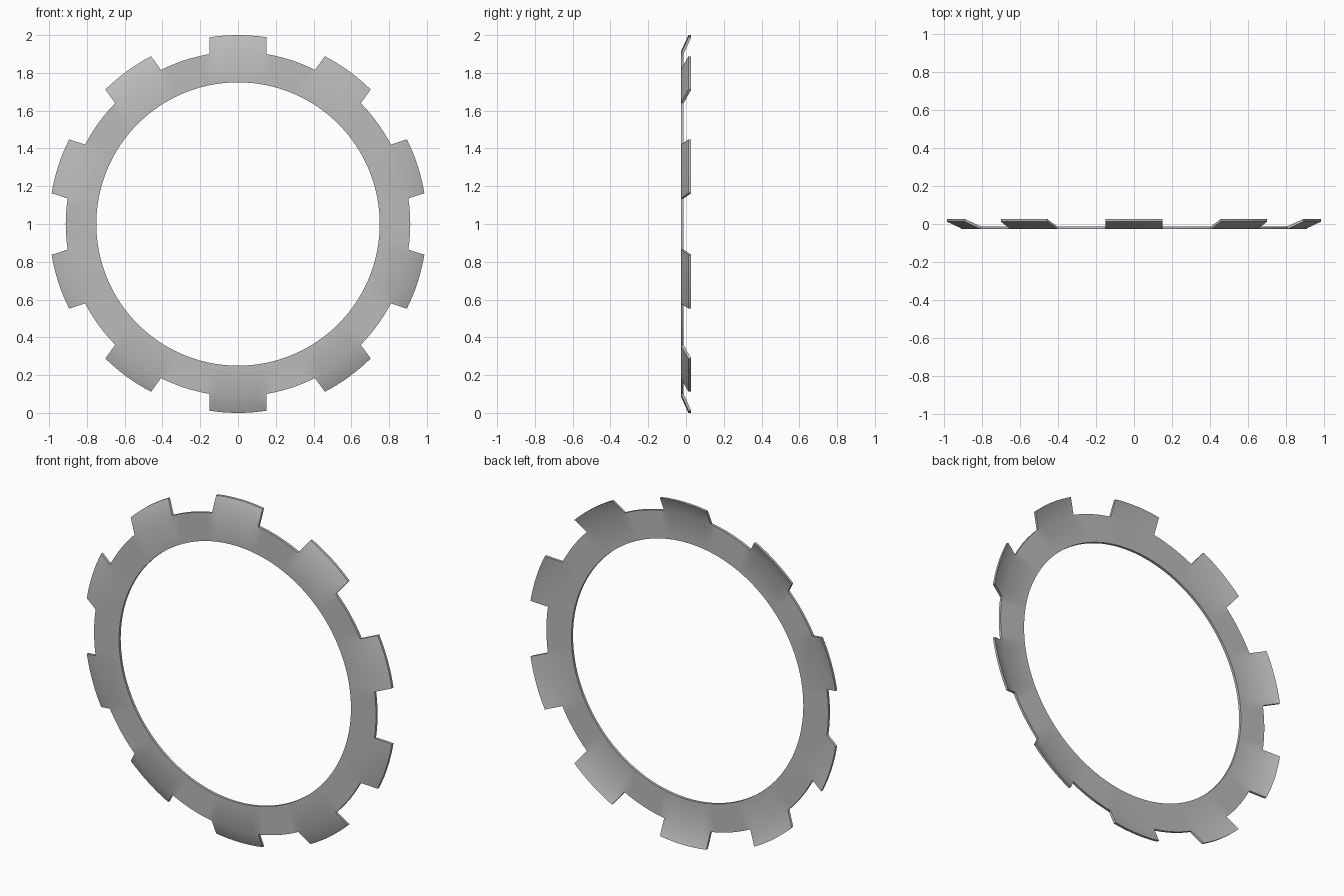
import bpy, bmesh
from math import sin, cos, asin, sqrt, pi, radians

cube = bpy.data.objects.get("Cube")
if cube:
    bpy.data.objects.remove(cube, do_unlink=True)

TEETH = 10
STEPS = 8              # columns per tooth and per gap
R_IN, R_RIM, R_TIP = 0.75, 0.912, 1.0
HALF_W = 0.15          # half width of a parallel-sided tooth
Y_FRONT, Y_TIP = -0.0275, 0.0125
THICK = 0.015

metal = bpy.data.materials.new("grey metal")
metal.use_nodes = True
grey = (0.5, 0.5, 0.5, 1)
metal.diffuse_color = grey
metal.node_tree.nodes["Principled BSDF"].inputs["Base Color"].default_value = grey

bm = bmesh.new()


def polar(r, a, y):
    return bm.verts.new((r * sin(a), y, 1 + r * cos(a)))


# Flat ring: columns line up with the sides of the teeth
half = asin(HALF_W / R_RIM)
pitch = 2 * pi / TEETH
inner, rim, tips = [], [], {}
for t in range(TEETH):
    centre = t * pitch
    for i in range(2 * STEPS):
        if i <= STEPS:
            u = HALF_W * (2 * i / STEPS - 1)
            a = centre + asin(u / R_RIM)
            # Bent tooth tip, same sideways offset as its root
            tips[len(rim)] = polar(R_TIP, centre + asin(u / R_TIP), Y_TIP)
        else:
            a = centre + half + (pitch - 2 * half) * (i - STEPS) / STEPS
        inner.append(polar(R_IN, a, Y_FRONT))
        rim.append(polar(R_RIM, a, Y_FRONT))

n = len(rim)
for i in range(n):
    j = (i + 1) % n
    bm.faces.new((inner[i], inner[j], rim[j], rim[i]))
    if i in tips and j in tips:
        bm.faces.new((rim[i], rim[j], tips[j], tips[i]))

# Give the sheet its thickness
result = bmesh.ops.extrude_face_region(bm, geom=bm.faces[:], use_keep_orig=True)
back = [v for v in result["geom"] if isinstance(v, bmesh.types.BMVert)]
bmesh.ops.translate(bm, verts=back, vec=(0, THICK, 0))
bmesh.ops.recalc_face_normals(bm, faces=bm.faces[:])

mesh = bpy.data.meshes.new("toothed_ring")
bm.to_mesh(mesh)
bm.free()
mesh.materials.append(metal)
ring = bpy.data.objects.new("toothed_ring", mesh)
bpy.context.collection.objects.link(ring)

bpy.ops.object.select_all(action='DESELECT')
ring.select_set(True)
bpy.context.view_layer.objects.active = ring
bpy.ops.object.shade_smooth_by_angle(angle=radians(30))
